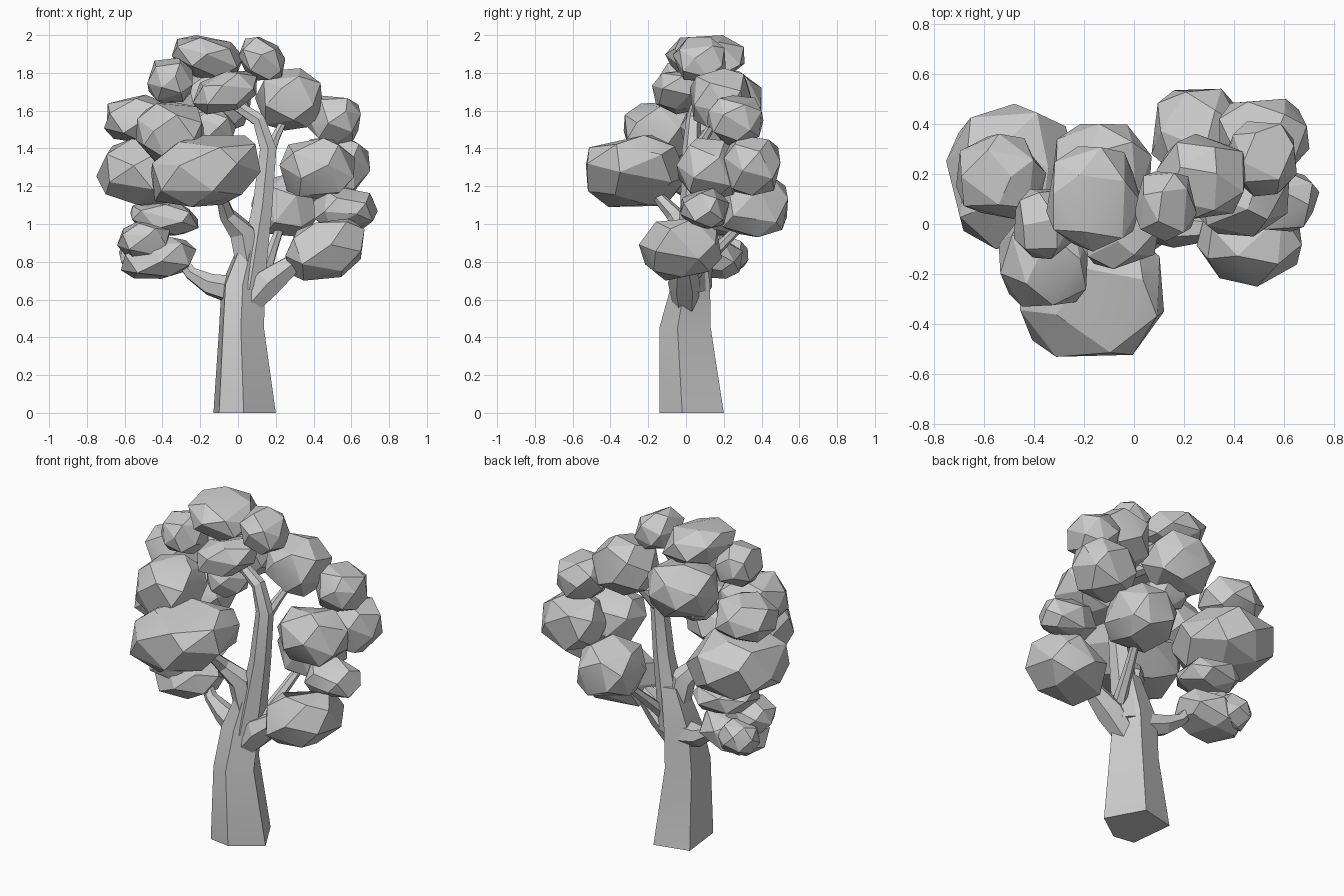
import bpy
import bmesh
import math
import random
from mathutils import Vector

random.seed(7)

default_cube = bpy.data.objects.get("Cube")
if default_cube:
    bpy.data.objects.remove(default_cube, do_unlink=True)

# One plain grey for the whole tree
GREY = (0.6, 0.6, 0.6, 1.0)
grey = bpy.data.materials.new("plain_grey")
grey.use_nodes = True
grey.diffuse_color = GREY
grey.node_tree.nodes["Principled BSDF"].inputs["Base Color"].default_value = GREY


def finish(bm, name):
    """Turn a bmesh into a shaded object with the grey material."""
    bmesh.ops.recalc_face_normals(bm, faces=bm.faces)
    mesh = bpy.data.meshes.new(name)
    bm.to_mesh(mesh)
    bm.free()
    mesh.materials.append(grey)
    obj = bpy.data.objects.new(name, mesh)
    bpy.context.collection.objects.link(obj)
    bpy.ops.object.select_all(action='DESELECT')
    obj.select_set(True)
    bpy.context.view_layer.objects.active = obj
    bpy.ops.object.shade_smooth_by_angle(angle=math.radians(20))


def foliage(name, centre, radii, tilt=0.0, points=20):
    """Faceted boulder-like clump: hull of jittered points, slightly boxy, fitted to its box."""
    golden = math.pi * (3 - math.sqrt(5))
    spin = random.uniform(0, math.tau)
    bm = bmesh.new()
    for i in range(points):
        height = 1 - (2 * i + 1) / points
        ring = math.sqrt(1 - height * height)
        angle = spin + golden * i
        p = Vector((ring * math.cos(angle), ring * math.sin(angle), height))
        p += Vector([random.uniform(-0.13, 0.13) for axis in range(3)])
        p.normalize()
        p = Vector([math.copysign(abs(c) ** 0.85, c) for c in p])
        p.z += tilt * p.x
        bm.verts.new(p)
    bmesh.ops.convex_hull(bm, input=bm.verts)
    loose = [v for v in bm.verts if not v.link_faces]
    bmesh.ops.delete(bm, geom=loose, context='VERTS')
    for axis in range(3):
        values = [v.co[axis] for v in bm.verts]
        low, high = min(values), max(values)
        for v in bm.verts:
            unit = 2 * (v.co[axis] - low) / (high - low) - 1
            v.co[axis] = centre[axis] + radii[axis] * unit
    bmesh.ops.dissolve_limit(bm, angle_limit=math.radians(14),
                             verts=bm.verts, edges=bm.edges)
    finish(bm, name)


def loft(name, sections):
    """Skin a closed tube over rings of points."""
    bm = bmesh.new()
    rings = [[bm.verts.new(p) for p in section] for section in sections]
    sides = len(rings[0])
    for lower, upper in zip(rings, rings[1:]):
        for s in range(sides):
            t = (s + 1) % sides
            bm.faces.new((lower[s], lower[t], upper[t], upper[s]))
    bm.faces.new(rings[0])
    bm.faces.new(rings[-1])
    finish(bm, name)


def limb(name, path, sides=6):
    """Tapered tube through (point, radius) stations."""
    stations = [Vector(p) for p, r in path]
    sections = []
    for i, (p, r) in enumerate(path):
        ahead = stations[min(i + 1, len(path) - 1)]
        behind = stations[max(i - 1, 0)]
        turn = Vector((0, 0, 1)).rotation_difference((ahead - behind).normalized())
        angles = [math.tau * (s + 0.5) / sides for s in range(sides)]
        sections.append([stations[i] + turn @ Vector((r * math.cos(a), r * math.sin(a), 0))
                         for a in angles])
    loft(name, sections)


# Trunk: an uneven five-sided outline, narrowed and shifted on the way up
outline = [(-.13, -.15), (0, -.17), (.17, -.05), (.05, .17), (-.16, .12)]
levels = [((.03, .03, 0), 1, 1), ((.015, -.005, .45), .72, .8),
          ((.025, .025, .68), .7, .6), ((.08, .03, .92), .4, .4)]
loft("trunk", [[(c[0] + x * sx, c[1] + y * sy, c[2]) for x, y in outline]
               for c, sx, sy in levels])

# Main stem that leans and hooks over at the top
limb("main_stem", [((.06, .02, .65), .09), ((.13, .03, 1.1), .06),
                   ((.16, .03, 1.4), .05), ((.11, .04, 1.55), .04),
                   ((-.04, .06, 1.65), .03)])

# Branches
limb("left_fork", [((.02, 0, .53), .06), ((.16, -.01, .69), .085),
                   ((.38, -.02, .86), .035)])
limb("left_twig", [((.14, .04, .74), .04), ((.18, .16, .86), .03),
                   ((.23, .3, 1), .022)])
limb("right_fork", [((.02, .02, .64), .085), ((-.15, .08, .68), .06),
                    ((-.25, .1, .74), .037), ((-.33, .13, .85), .028)])
limb("front_fork", [((.06, .02, .74), .07), ((.02, 0, .96), .075),
                    ((-.06, -.06, 1.05), .045), ((-.1, -.18, 1.18), .025)])
limb("upper_left_twig", [((.16, .03, 1.36), .035), ((.2, .1, 1.46), .025),
                         ((.25, .16, 1.56), .018)])

# Foliage across the top
foliage("top_clump", (-.16, .1, 1.885), (.19, .21, .115), -.2)
foliage("top_left_clump", (.125, .07, 1.875), (.125, .14, .115), -.2)
foliage("top_right_clump", (-.36, 0, 1.76), (.12, .14, .12))
foliage("top_front_clump", (-.07, -.01, 1.695), (.17, .17, .115), .35)
foliage("top_back_clump", (-.13, .22, 1.64), (.2, .18, .17))
foliage("inner_clump", (-.13, .1, 1.51), (.12, .13, .11))

# Foliage on the left side
foliage("upper_left_clump", (.27, .19, 1.66), (.18, .17, .165))
foliage("outer_left_clump", (.51, .26, 1.55), (.14, .15, .13))
foliage("middle_left_clump", (.42, .12, 1.29), (.2, .17, .165))
foliage("back_left_clump", (.52, .35, 1.31), (.18, .15, .16))
foliage("side_left_clump", (.57, .1, 1.08), (.17, .13, .11))
foliage("low_left_clump", (.46, -.03, .865), (.21, .22, .165), .25)
foliage("low_back_left_clump", (.25, .35, 1.1), (.18, .19, .17))

# Foliage on the right side
foliage("large_front_clump", (-.17, -.26, 1.28), (.29, .27, .19), .25, 24)
foliage("front_right_clump", (-.36, -.14, 1.48), (.18, .19, .165))
foliage("large_back_right_clump", (-.49, .19, 1.27), (.26, .29, .18), 0, 24)
foliage("upper_right_clump", (-.53, .19, 1.555), (.18, .17, .13))
foliage("shelf_right_clump", (-.39, .17, 1.03), (.18, .15, .09), -.2)
foliage("small_right_clump", (-.5, .08, .915), (.14, .13, .1), .15)
foliage("low_right_clump", (-.42, .13, .82), (.2, .17, .11), .2)
foliage("low_back_right_clump", (-.52, .23, .83), (.11, .1, .1))
